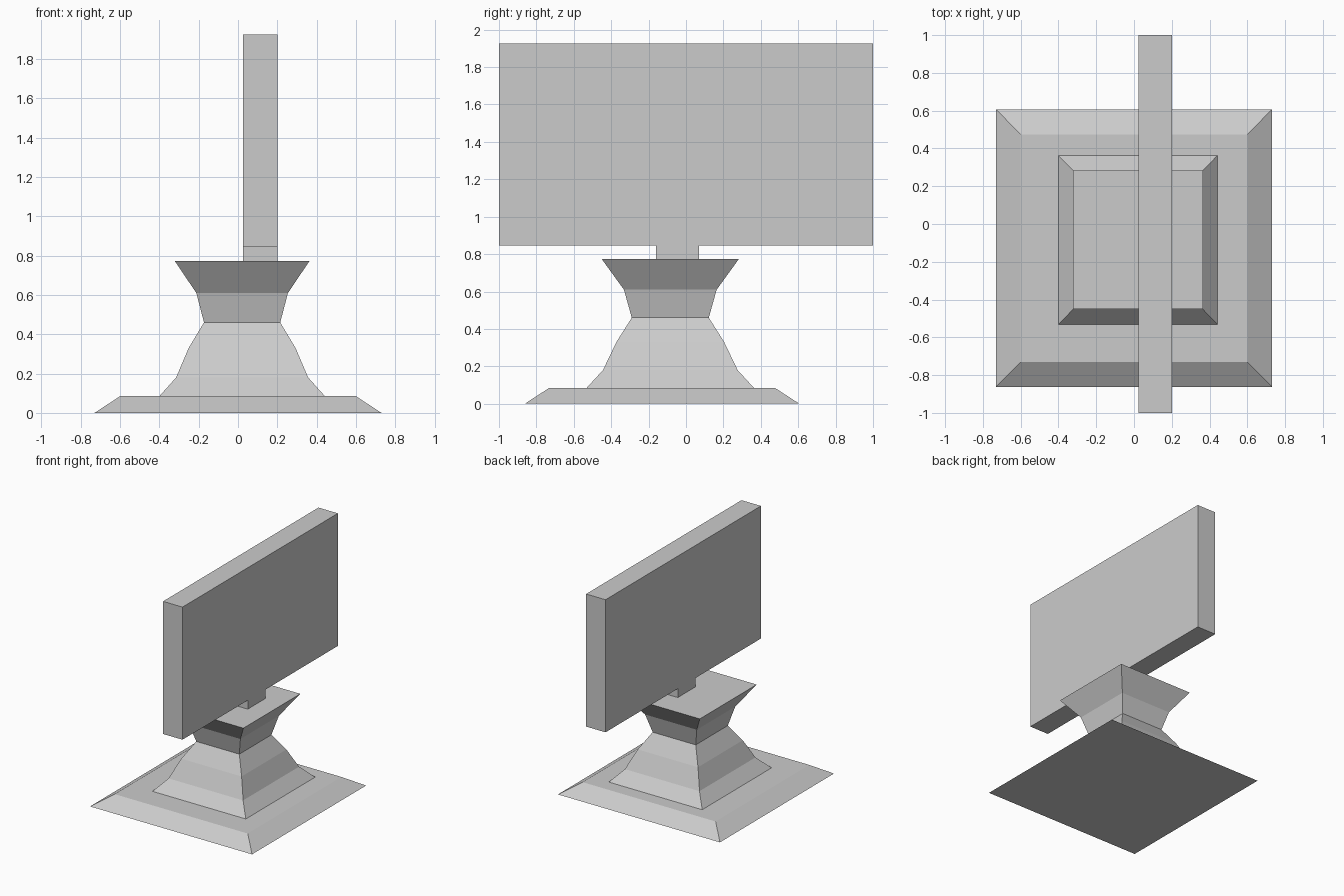
import bpy, bmesh

if "Cube" in bpy.data.objects:
    bpy.data.objects.remove(bpy.data.objects["Cube"])


def make_object(name, bm):
    bmesh.ops.recalc_face_normals(bm, faces=bm.faces)
    mesh = bpy.data.meshes.new(name)
    bm.to_mesh(mesh)
    bm.free()
    obj = bpy.data.objects.new(name, mesh)
    bpy.context.collection.objects.link(obj)
    return obj


def stacked_rectangles(name, cx, cy, levels):
    """Loft rectangles given as (z, half width x, half depth y)."""
    bm = bmesh.new()
    rings = [[bm.verts.new((cx + sx * hx, cy + sy * hy, z))
              for sx, sy in ((-1, -1), (1, -1), (1, 1), (-1, 1))]
             for z, hx, hy in levels]
    for low, high in zip(rings, rings[1:]):
        for i in range(4):
            j = (i + 1) % 4
            bm.faces.new((low[i], low[j], high[j], high[i]))
    bm.faces.new(rings[0])
    bm.faces.new(rings[-1])
    return make_object(name, bm)


def extrude_x(name, profile, x0, x1):
    """Extrude a (y, z) outline along x."""
    bm = bmesh.new()
    face = bm.faces.new([bm.verts.new((x0, y, z)) for y, z in profile])
    result = bmesh.ops.extrude_face_region(bm, geom=[face], use_keep_orig=True)
    moved = [g for g in result["geom"] if isinstance(g, bmesh.types.BMVert)]
    bmesh.ops.translate(bm, verts=moved, vec=(x1 - x0, 0, 0))
    return make_object(name, bm)


# Bevelled floor plate
stacked_rectangles("base_plate", 0, -0.128,
                   [(0, 0.73, 0.734), (0.085, 0.60, 0.603)])

# Waisted pedestal
stacked_rectangles("pedestal", 0.021, -0.084, [
    (0.085, 0.421, 0.447), (0.18, 0.336, 0.36), (0.33, 0.272, 0.288),
    (0.46, 0.194, 0.206), (0.61, 0.233, 0.248), (0.773, 0.343, 0.366)])

# Flat panel with its short neck, one T-shaped outline
extrude_x("screen_panel", [
    (-0.16, 0.773), (0.07, 0.773), (0.07, 0.845), (1, 0.845),
    (1, 1.925), (-1, 1.925), (-1, 0.845), (-0.16, 0.845)], 0.025, 0.20)
